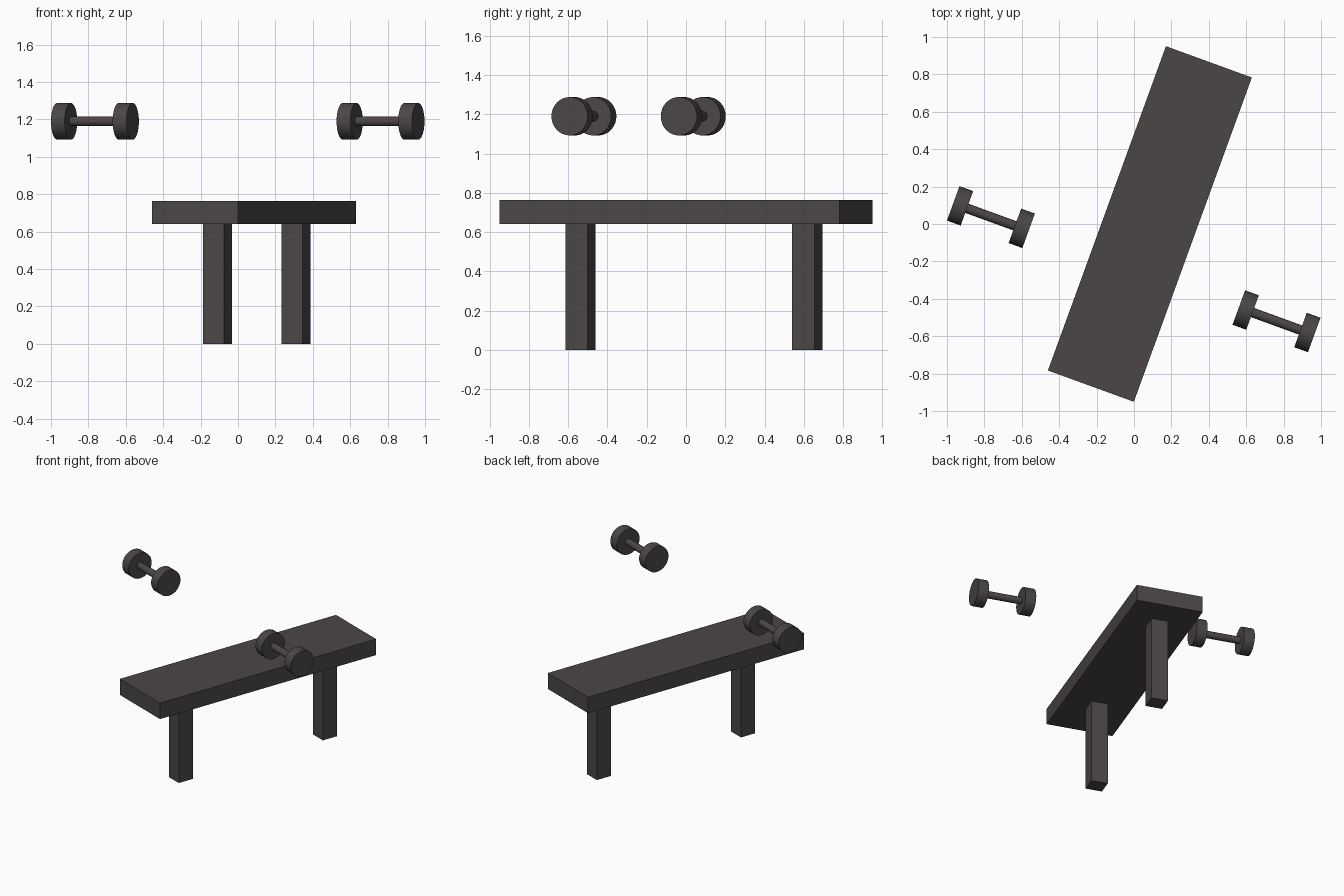
import bpy
from math import radians, pi
from mathutils import Matrix, Vector

cube = bpy.data.objects.get("Cube")
if cube:
    bpy.data.objects.remove(cube, do_unlink=True)

# One dark grey for everything
grey = bpy.data.materials.new("dark_grey")
grey.use_nodes = True
colour = (0.07, 0.062, 0.06, 1)
grey.diffuse_color = colour
grey.node_tree.nodes["Principled BSDF"].inputs["Base Color"].default_value = colour

TURN = radians(-20)
SPIN = Matrix.Rotation(TURN, 3, 'Z')


def box(name, origin, offset, size):
    """Box placed by an offset in the turned frame of the bench."""
    bpy.ops.mesh.primitive_cube_add(size=1, location=Vector(origin) + SPIN @ Vector(offset),
                                    rotation=(0, 0, TURN))
    ob = bpy.context.object
    ob.name = name
    ob.scale = size
    ob.data.materials.append(grey)


def rod(name, origin, offset, radius, length):
    """Cylinder lying along the turned x axis."""
    bpy.ops.mesh.primitive_cylinder_add(vertices=32, radius=radius, depth=length,
                                        location=Vector(origin) + SPIN @ Vector((offset, 0, 0)),
                                        rotation=(0, pi / 2, TURN))
    ob = bpy.context.object
    ob.name = name
    ob.data.materials.append(grey)
    bpy.ops.object.shade_smooth_by_angle(angle=radians(30))


# Bench: flat seat on two square posts
bench = (0.085, 0, 0)
box("bench_seat", bench, (0, 0, 0.7025), (0.489, 1.845, 0.123))
for name, y in (("front_leg", -0.572), ("back_leg", 0.657)):
    box(name, bench, (0, y, 0.3205), (0.121, 0.121, 0.641))

# Dumbbells: a handle with a weight at each end
for side, centre in (("right", (-0.765, 0.037, 1.19)), ("left", (0.762, -0.52, 1.19))):
    rod(side + "_dumbbell_handle", centre, 0, 0.026, 0.36)
    for end, sign in (("inner", 1), ("outer", -1)):
        if side == "left":
            sign = -sign
        rod(f"{side}_dumbbell_{end}_weight", centre, sign * 0.1755, 0.098, 0.078)
